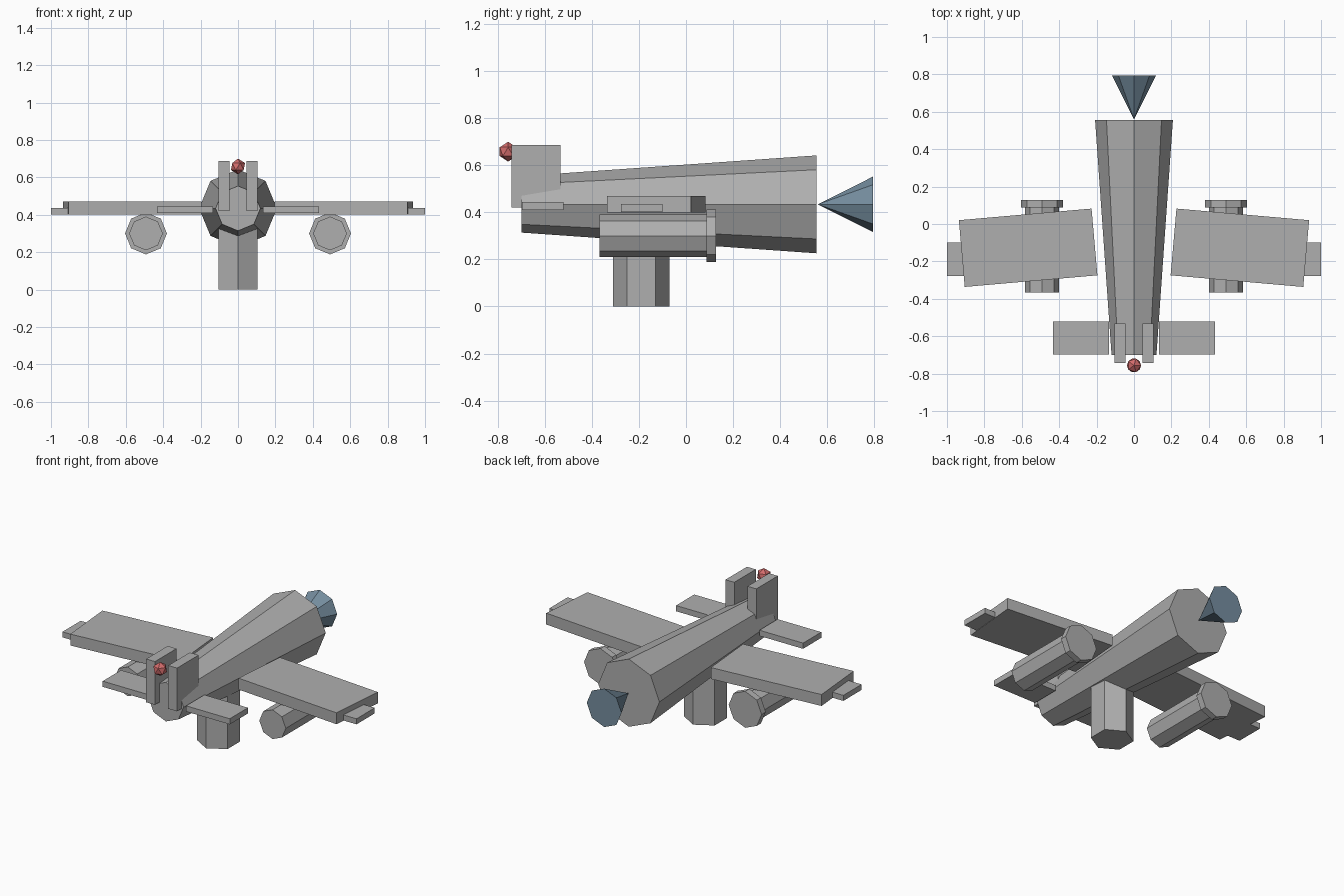
import bpy
from math import radians

if "Cube" in bpy.data.objects:
    bpy.data.objects.remove(bpy.data.objects["Cube"])


def material(name, color):
    mat = bpy.data.materials.new(name)
    mat.diffuse_color = (*color, 1)
    mat.use_nodes = True
    mat.node_tree.nodes["Principled BSDF"].inputs["Base Color"].default_value = mat.diffuse_color
    return mat


GREY = material("dark_grey", (0.43, 0.43, 0.43))
BLUE = material("slate_blue", (0.18, 0.27, 0.35))
RED = material("red", (0.65, 0.15, 0.15))


def finish(name, mat=GREY):
    obj = bpy.context.object
    obj.name = name
    obj.data.materials.append(mat)
    return obj


def box(name, lo, hi, turn=0):
    center = [(a + b) / 2 for a, b in zip(lo, hi)]
    bpy.ops.mesh.primitive_cube_add(size=1, location=center, rotation=(0, 0, radians(turn)))
    finish(name).scale = [b - a for a, b in zip(lo, hi)]


def tube(name, x, z, y0, y1, r0, r1, mat=GREY):
    """Eight-sided cylinder or cone along y, from y0 (radius r0) to y1 (radius r1)."""
    bpy.ops.mesh.primitive_cone_add(vertices=8, radius1=r0, radius2=r1, depth=y1 - y0,
                                    location=(x, (y0 + y1) / 2, z), rotation=(radians(-90), 0, 0))
    finish(name, mat)


def side_box(name, s, x0, x1, y, z, turn=0):
    """Box on the side s (+1 right, -1 left)."""
    xs = sorted((s * x0, s * x1))
    box(name, (xs[0], y[0], z[0]), (xs[1], y[1], z[1]), s * turn)


# Fuselage and propeller cone
tube("fuselage", 0, 0.434, -0.70, 0.555, 0.12, 0.208)
tube("propeller_cone", 0, 0.434, 0.56, 0.795, 0, 0.118, BLUE)

# Hexagonal stand under the body
bpy.ops.mesh.primitive_cylinder_add(vertices=6, radius=0.12, depth=0.36, location=(0, -0.19, 0.18))
finish("stand")

# Paired parts
for s, side in ((1, "right"), (-1, "left")):
    side_box(f"{side}_wing", s, 0.210, 0.922, (-0.306, 0.052), (0.40, 0.47), -5)
    side_box(f"{side}_wing_tip", s, 0.88, 1.0, (-0.277, -0.10), (0.402, 0.436))
    tube(f"{side}_engine", s * 0.492, 0.30, -0.367, 0.09, 0.09, 0.09)
    tube(f"{side}_engine_cowl", s * 0.492, 0.30, 0.088, 0.128, 0.112, 0.112)
    side_box(f"{side}_tailplane", s, 0.135, 0.432, (-0.697, -0.52), (0.41, 0.445))
    side_box(f"{side}_tail_fin", s, 0.045, 0.105, (-0.742, -0.533), (0.42, 0.686))

# Tail light
bpy.ops.mesh.primitive_ico_sphere_add(subdivisions=1, radius=0.042, location=(0, -0.756, 0.658))
finish("tail_light", RED)
